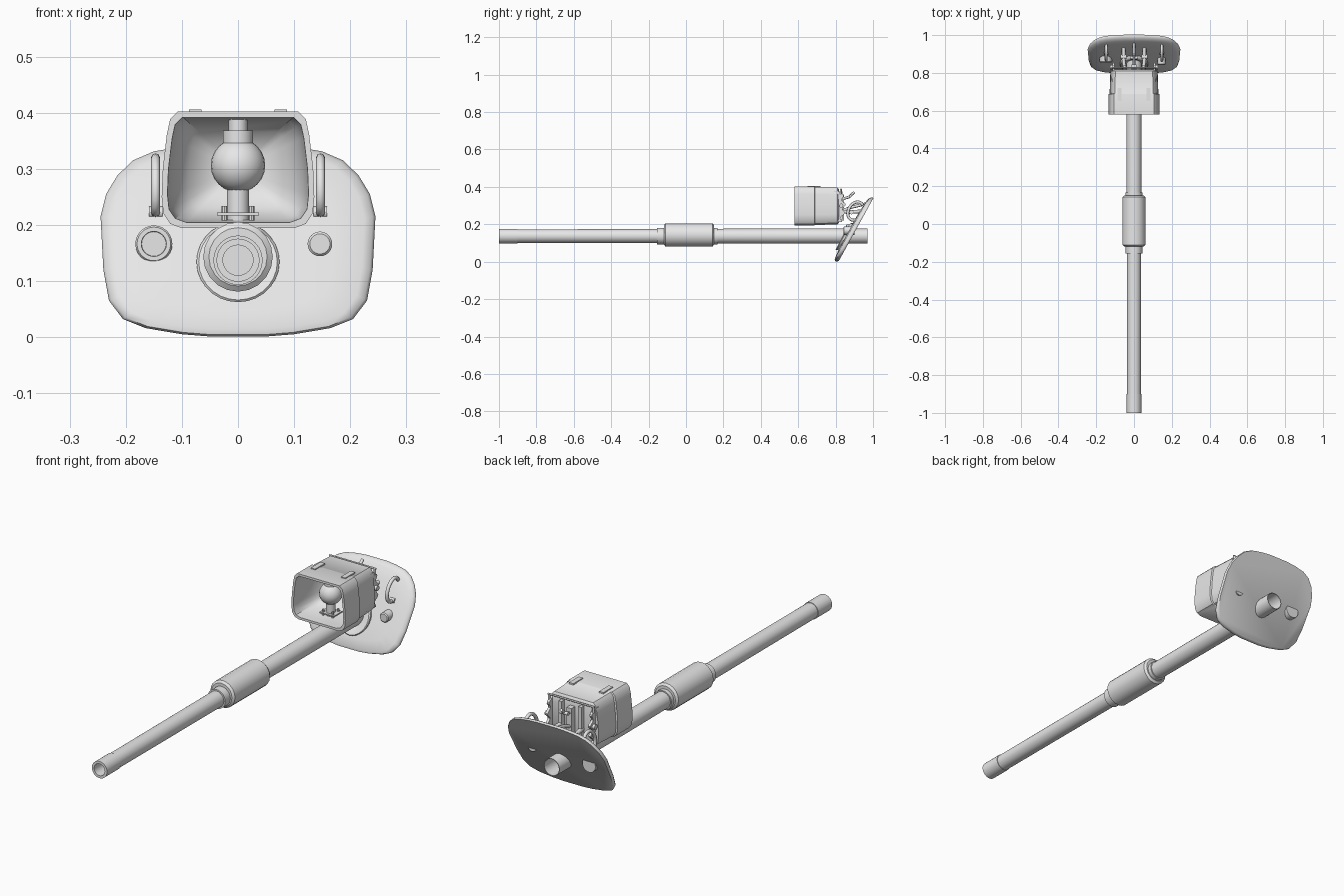
import bpy, bmesh, math
from mathutils import Vector

if "Cube" in bpy.data.objects:
    bpy.data.objects.remove(bpy.data.objects["Cube"])

grey = bpy.data.materials.new("plain grey")
grey.diffuse_color = (0.8, 0.8, 0.8, 1)
grey.use_nodes = True
grey.node_tree.nodes["Principled BSDF"].inputs["Base Color"].default_value = grey.diffuse_color


def finish(ob, angle=35):
    if not ob.data.materials:
        ob.data.materials.append(grey)
    bpy.ops.object.select_all(action='DESELECT')
    ob.select_set(True)
    bpy.context.view_layer.objects.active = ob
    bpy.ops.object.shade_smooth_by_angle(angle=math.radians(angle))
    return ob


def loft(name, rings, cap_start=True, cap_end=True, angle=35):
    """Skin a list of closed rings with equal point counts."""
    bm = bmesh.new()
    vs = [[bm.verts.new(p) for p in r] for r in rings]
    n = len(rings[0])
    for a, b in zip(vs, vs[1:]):
        for i in range(n):
            bm.faces.new((a[i], a[(i + 1) % n], b[(i + 1) % n], b[i]))
    if cap_start:
        bm.faces.new(vs[0])
    if cap_end:
        bm.faces.new(vs[-1])
    bmesh.ops.recalc_face_normals(bm, faces=bm.faces)
    me = bpy.data.meshes.new(name)
    bm.to_mesh(me)
    bm.free()
    ob = bpy.data.objects.new(name, me)
    bpy.context.collection.objects.link(ob)
    return finish(ob, angle)


def lathe(name, profile, origin, axis='Y', sides=24):
    """Turn (distance, radius) pairs about an axis through origin."""
    o = Vector(origin)
    rings = []
    for d, r in profile:
        ring = []
        for i in range(sides):
            a = math.tau * i / sides
            c, s = r * math.cos(a), r * math.sin(a)
            v = {'Y': (c, d, s), 'Z': (c, s, d), 'X': (d, c, s)}[axis]
            ring.append(o + Vector(v))
        rings.append(ring)
    return loft(name, rings)


def box(name, lo, hi):
    return loft(name, [[(lo[0], lo[1], z), (hi[0], lo[1], z), (hi[0], hi[1], z), (lo[0], hi[1], z)]
                       for z in (lo[2], hi[2])])


def tube(name, points, radius):
    cu = bpy.data.curves.new(name, 'CURVE')
    cu.dimensions = '3D'
    cu.bevel_depth = radius
    cu.bevel_resolution = 2
    cu.use_fill_caps = True
    sp = cu.splines.new('POLY')
    sp.points.add(len(points) - 1)
    for p, co in zip(sp.points, points):
        p.co = (*co, 1)
    ob = bpy.data.objects.new(name, cu)
    bpy.context.collection.objects.link(ob)
    bpy.ops.object.select_all(action='DESELECT')
    ob.select_set(True)
    bpy.context.view_layer.objects.active = ob
    bpy.ops.object.convert(target='MESH')
    return finish(bpy.context.view_layer.objects.active, 50)


def mirrored(half):
    """Close a right-hand outline with its left-hand copy."""
    return half + [(-x, z) for x, z in reversed(half)]


# Barrel with bore, muzzle band, collars and open breech end
AXIS = 0.137
lathe("barrel", [(-0.8, 0.027), (-1, 0.027), (-1, 0.0385), (-0.9, 0.0385), (-0.9, 0.036),
                 (-0.155, 0.037), (-0.155, 0.044), (-0.115, 0.044), (0.15, 0.044),
                 (0.168, 0.044), (0.168, 0.039), (0.48, 0.04), (0.97, 0.04),
                 (0.97, 0.037), (0.85, 0.037)], (0, 0, AXIS))
lathe("bore_evacuator", [(-0.118, 0.052), (-0.11, 0.062), (0.142, 0.062), (0.15, 0.052)],
      (0, 0, 0.143), sides=20)


# Sloping shield plate with a soft front edge
def back_y(z):
    return 0.815 + 0.55 * z


outline = mirrored([(0.05, 0.001), (0.1, 0.005), (0.165, 0.016), (0.205, 0.032), (0.23, 0.065),
                    (0.24, 0.12), (0.245, 0.215), (0.235, 0.255), (0.215, 0.288), (0.187, 0.315),
                    (0.15, 0.331), (0.1, 0.339), (0.05, 0.343)])


def plate_ring(scale, depth):
    pts = [(x * scale, 0.172 + (z - 0.172) * scale) for x, z in outline]
    return [(x, back_y(z) - depth, z) for x, z in pts]


loft("shield_plate", [plate_ring(s, d) for s, d in
                      ((0.985, 0), (1, 0.006), (1, 0.013), (0.98, 0.021), (0.92, 0.028),
                       (0.7, 0.033), (0.4, 0.036))], angle=45)


# Raised sloping ring where the barrel passes the shield
def sloped_ring(radius, depth):
    ring = []
    for i in range(28):
        a = math.tau * i / 28
        z = 0.134 + 0.97 * radius * math.sin(a)
        ring.append((radius * math.cos(a), back_y(z) - depth, z))
    return ring


loft("barrel_ring", [sloped_ring(r, d) for r, d in
                     ((0.074, 0.02), (0.074, 0.046), (0.07, 0.051), (0.058, 0.051), (0.045, 0.044))])

# Sight ports on either side of the barrel
for side, x, r, y in (("left", -0.15, 0.033, 0.855), ("right", 0.146, 0.022, 0.842)):
    lathe(side + "_sight_port", [(0.06, r), (0.004, r), (0, r - 0.003), (0, r * 0.68), (0.005, r * 0.66)]
          if side == "left" else [(0.06, r), (0.004, r), (0, r - 0.004)], (x, y, 0.166))

# Lamp housing: stepped shell with a dished interior
section = mirrored([(0.1, 0.194), (0.121, 0.202), (0.133, 0.22), (0.136, 0.25), (0.134, 0.3),
                    (0.127, 0.36), (0.121, 0.388), (0.107, 0.402)])


def shell(y, sx, sz):
    return [(x * sx, y, 0.298 + (z - 0.298) * sz) for x, z in section]


loft("lamp_housing", [shell(*s) for s in
                      ((0.818, 0.84, 0.86), (0.81, 0.92, 0.95), (0.69, 0.95, 0.98), (0.687, 1, 1),
                       (0.58, 1, 1), (0.58, 0.925, 0.9), (0.61, 0.91, 0.89), (0.69, 0.85, 0.84),
                       (0.74, 0.65, 0.65), (0.765, 0.3, 0.3))])
for x in (-0.076, 0.076):
    box("top_clip", (x - 0.011, 0.65, 0.398), (x + 0.011, 0.72, 0.406))

# Lamp: globe, upper socket and footed stem
globe = [(-0.048 * math.cos(math.pi * i / 12), 0.048 * math.sin(math.pi * i / 12) + 0.0005)
         for i in range(13)]
lathe("lamp_globe", globe, (0, 0.67, 0.306), 'Z', 24)
lathe("lamp_socket", [(0.343, 0.027), (0.368, 0.027), (0.368, 0.017), (0.393, 0.017)], (0, 0.67, 0), 'Z')
lathe("lamp_stem", [(0.2, 0.02), (0.27, 0.02)], (0, 0.67, 0), 'Z', 16)
box("lamp_foot", (-0.037, 0.64, 0.217), (0.037, 0.7, 0.222))
for x in (-0.024, 0.024):
    for y in (0.65, 0.69):
        lathe("foot_bolt", [(0.198, 0.005), (0.234, 0.005)], (x, y, 0), 'Z', 8)

# Scalloped side brackets behind the housing
edge = []
for i in range(25):
    t = i / 24
    edge.append((0.825 + 0.02 * math.sin(math.pi * t) + 0.009 * math.cos(math.tau * 3.5 * t),
                 0.212 + 0.165 * t))
profile = [(0.79, 0.212)] + edge + [(0.79, 0.377)]
for s in (-1, 1):
    loft("side_bracket", [[(s * x, y, z) for y, z in profile] for x in (0.102, 0.114)])
    # Rear ribs, bolts and support arms reaching back to the shield
    box("rear_rib", (s * 0.05 - 0.008, 0.81, 0.225), (s * 0.05 + 0.008, 0.838, 0.375))
    tube("support_arm", [(s * 0.05, 0.82, 0.27), (s * 0.055, 0.87, 0.265), (s * 0.055, 0.955, 0.27)], 0.01)
    lathe("arm_bolt", [(-0.016, 0.012), (0.016, 0.012)], (s * 0.055, 0.885, 0.265), 'X', 12)
    lathe("bracket_bolt", [(-0.01, 0.011), (0.01, 0.011)], (s * 0.116, 0.83, 0.3), 'X', 12)
    tube("rod_post", [(s * 0.112, 0.828, 0.36), (s * 0.112, 0.828, 0.388)], 0.005)

    # Lifting hooks with feet on the shield
    hook = []
    for i in range(15):
        a = math.radians(-30 + 240 * i / 14)
        along, out = 0.052 * math.cos(a), 0.028 + 0.038 * math.sin(a)
        z0 = 0.257 + along * 0.876 + out * 0.482
        y0 = back_y(0.257) - 0.025 + along * 0.482 - out * 0.876
        hook.append((s * 0.147, y0, z0))
    tube("lifting_hook", hook, 0.008)
    lathe("hook_foot", [(-0.012, 0.011), (0.012, 0.011)], (s * 0.147, 0.907, 0.222), 'X', 12)

# Rear cross rod, centre rib and locking lever
tube("cross_rod", [(-0.118, 0.828, 0.388), (0.118, 0.828, 0.388)], 0.004)
box("centre_rib", (-0.012, 0.81, 0.22), (0.012, 0.845, 0.36))
tube("locking_lever", [(0, 0.835, 0.335), (0, 0.87, 0.345), (0, 0.9, 0.372)], 0.007)
tube("lever_grip", [(-0.022, 0.88, 0.352), (0.022, 0.88, 0.352)], 0.008)
tube("centre_arm", [(0, 0.83, 0.27), (0, 0.88, 0.29), (0, 0.965, 0.31)], 0.008)
